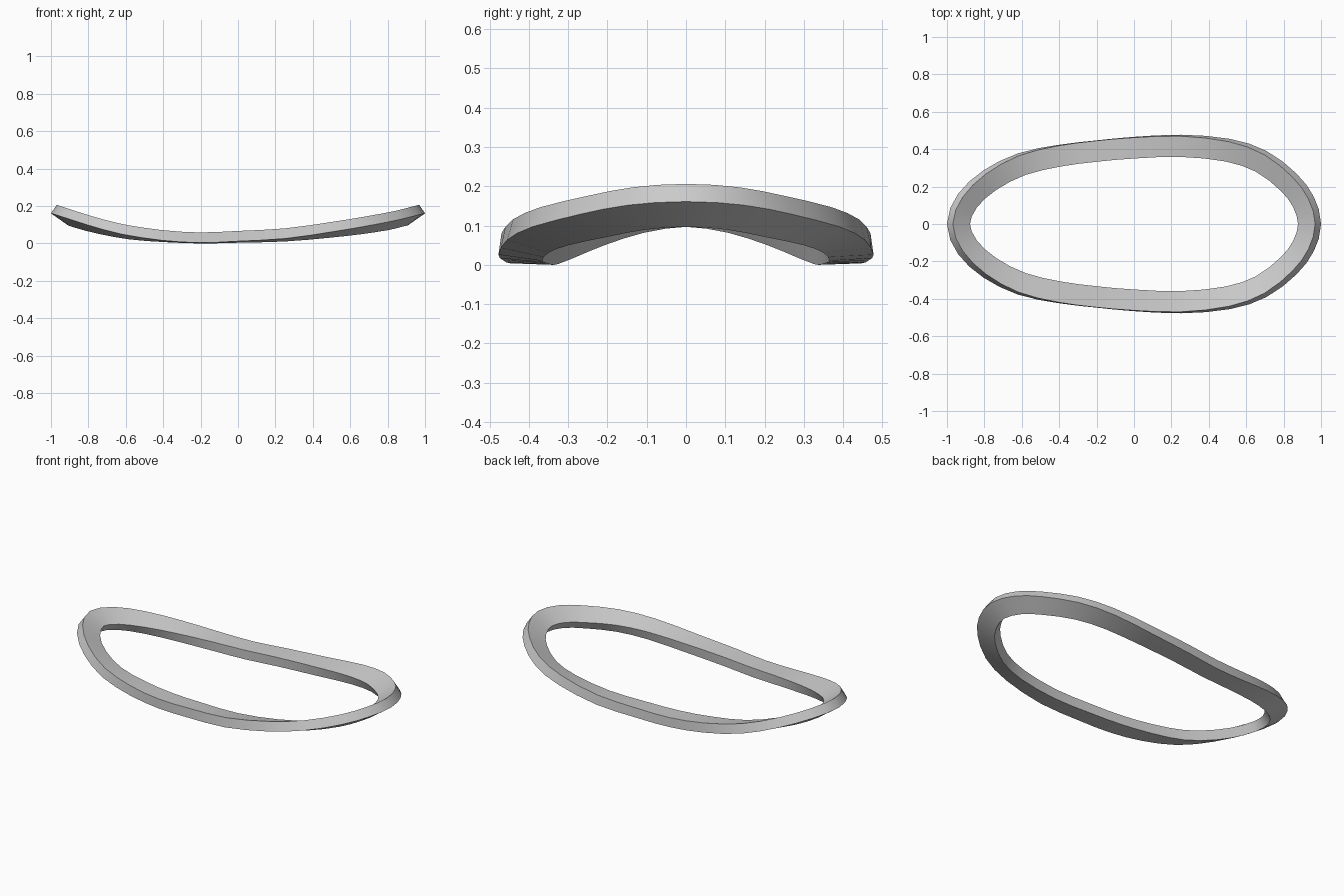
import bpy
import bmesh
from math import radians, sin, cos
from mathutils import Vector

if "Cube" in bpy.data.objects:
    bpy.data.objects.remove(bpy.data.objects["Cube"])

WIDTH, THICK, STEPS = 0.112, 0.055, 2

# Half of the centre line, right end to left end: x, y, z, tilt in degrees
half = [
    (0.9385, 0, 0.153, 35), (0.905, 0.12, 0.145, 34), (0.825, 0.225, 0.125, 31),
    (0.68, 0.335, 0.100, 25), (0.50, 0.395, 0.075, 17), (0.25, 0.418, 0.047, 8),
    (0.0, 0.408, 0.037, 4), (-0.20, 0.390, 0.031, 2), (-0.40, 0.365, 0.041, 5),
    (-0.60, 0.320, 0.064, 14), (-0.77, 0.235, 0.102, 25), (-0.89, 0.125, 0.137, 33),
    (-0.9385, 0, 0.153, 35),
]
mirrored = [(x, -y, z, t) for x, y, z, t in reversed(half[1:-1])]
ctrl = [Vector(p) for p in half + mirrored]


def spline(points, steps):
    """Closed Catmull-Rom curve through the points, with tangents."""
    n = len(points)
    out = []
    for i in range(n):
        a, b, c, d = (points[(i + k) % n] for k in (-1, 0, 1, 2))
        k1, k2, k3 = c - a, 2 * a - 5 * b + 4 * c - d, 3 * b - a - 3 * c + d
        for s in range(steps):
            u = s / steps
            pos = b + 0.5 * (k1 * u + k2 * u * u + k3 * u ** 3)
            tan = k1 + 2 * k2 * u + 3 * k3 * u * u
            out.append((pos, tan))
    return out


# Rectangular section swept round the loop, leaning inward at both ends
bm = bmesh.new()
rings = []
for p, t in spline(ctrl, STEPS):
    out = Vector((t[1], -t[0], 0)).normalized()
    a = radians(p[3])
    across = (out * cos(a) + Vector((0, 0, sin(a)))) * WIDTH / 2
    up = (-out * sin(a) + Vector((0, 0, cos(a)))) * THICK / 2
    centre = Vector(p[:3])
    rings.append([bm.verts.new(centre + across * i + up * j)
                  for i, j in ((1, 1), (-1, 1), (-1, -1), (1, -1))])
for r, s in zip(rings, rings[1:] + rings[:1]):
    for i in range(4):
        j = (i + 1) % 4
        bm.faces.new((r[i], r[j], s[j], s[i]))
bmesh.ops.recalc_face_normals(bm, faces=bm.faces)

# Rest the loop on the ground
low = min(v.co.z for v in bm.verts)
bmesh.ops.translate(bm, verts=bm.verts, vec=(0, 0, -low))

mesh = bpy.data.meshes.new("curved_rim")
bm.to_mesh(mesh)
bm.free()
rim = bpy.data.objects.new("curved_rim", mesh)
bpy.context.collection.objects.link(rim)
bpy.context.view_layer.objects.active = rim
rim.select_set(True)
bpy.ops.object.shade_smooth_by_angle(angle=radians(30))
